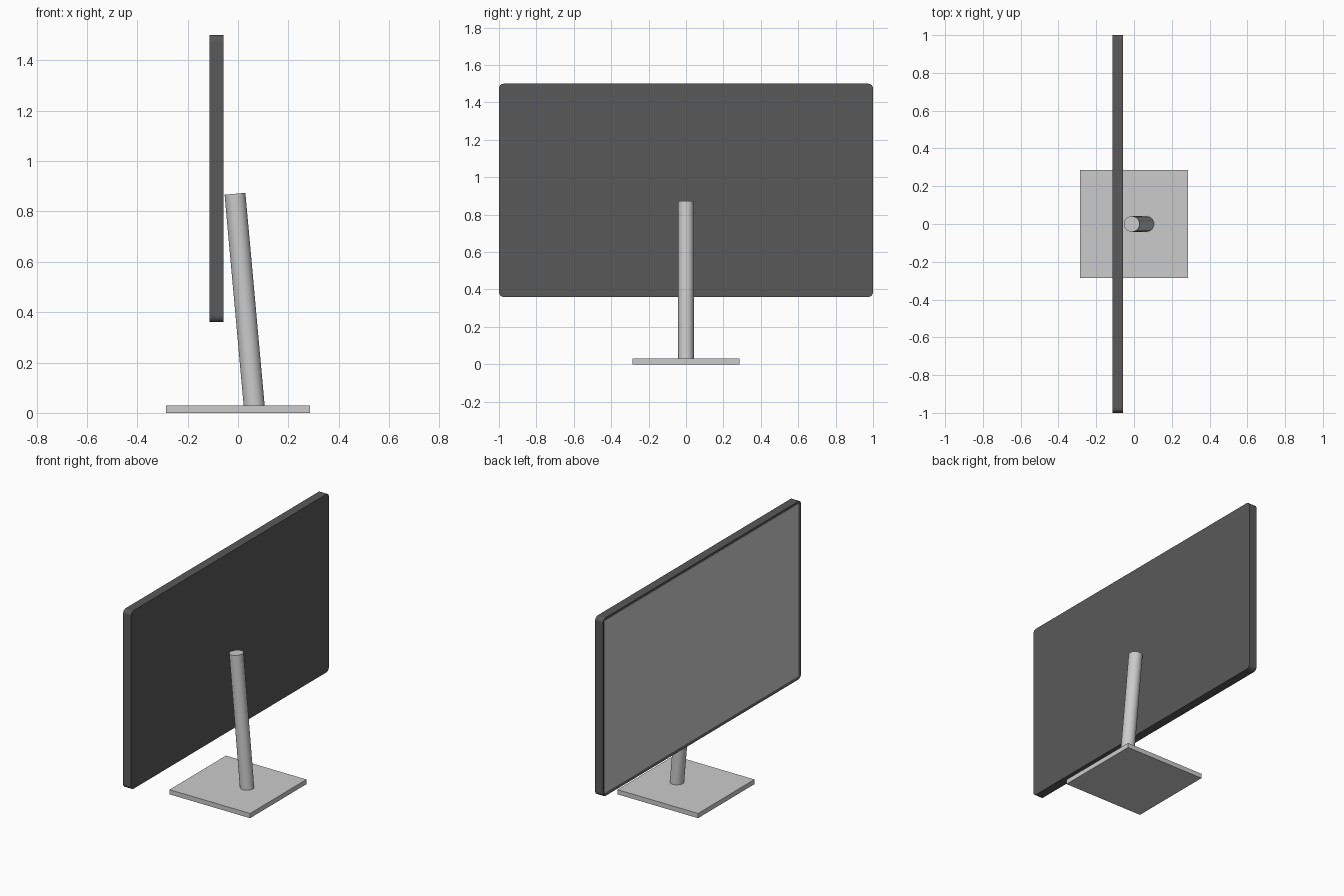
import bpy, bmesh
from mathutils import Vector, Matrix

if "Cube" in bpy.data.objects:
    bpy.data.objects.remove(bpy.data.objects["Cube"])


def finish(bm, name, mat=None):
    bmesh.ops.recalc_face_normals(bm, faces=bm.faces)
    mesh = bpy.data.meshes.new(name)
    bm.to_mesh(mesh)
    bm.free()
    obj = bpy.data.objects.new(name, mesh)
    bpy.context.collection.objects.link(obj)
    if mat:
        mesh.materials.append(mat)
    return obj


def box(lo, hi):
    lo, hi = Vector(lo), Vector(hi)
    bm = bmesh.new()
    bmesh.ops.create_cube(bm, size=1, matrix=Matrix.Translation((lo + hi) / 2)
                          @ Matrix.Diagonal((*(hi - lo), 1)))
    return bm


def panel(lo, hi, radius):
    """Box with the four corners rounded as seen along x."""
    bm = box(lo, hi)
    edges = [e for e in bm.edges
             if abs(e.verts[0].co.x - e.verts[1].co.x) > 1e-4]
    bmesh.ops.bevel(bm, geom=edges, offset=radius, segments=4,
                    profile=0.5, affect='EDGES')
    return bm


dark = bpy.data.materials.new("dark_plastic")
dark.diffuse_color = (0.1, 0.1, 0.1, 1)
dark.use_nodes = True
dark.node_tree.nodes["Principled BSDF"].inputs["Base Color"].default_value = dark.diffuse_color

# Display housing with a recess for the screen
x0, x1, z0, z1 = -0.113, -0.057, 0.36, 1.5
bezel, recess = 0.018, 0.006
bm = panel((x0, -1, z0), (x1, 1, z1), 0.025)
bm.normal_update()
front = [f for f in bm.faces if f.normal.x < -0.9]
bmesh.ops.inset_region(bm, faces=front, thickness=bezel)
bmesh.ops.translate(bm, verts=front[0].verts, vec=(recess, 0, 0))
finish(bm, "display_housing", dark)

# Screen surface
finish(panel((x0 + 0.003, -1 + bezel, z0 + bezel),
             (x0 + recess + 0.001, 1 - bezel, z1 - bezel), 0.007), "screen")

# Base plate
finish(box((-0.285, -0.285, 0), (0.285, 0.285, 0.03)), "base_plate")

# Leaning round post
bottom, top = Vector((0.065, 0, 0.02)), Vector((-0.012, 0, 0.87))
axis = top - bottom
bm = bmesh.new()
bmesh.ops.create_cone(bm, cap_ends=True, segments=32, radius1=0.0415,
                      radius2=0.0415, depth=axis.length,
                      matrix=Matrix.Translation((top + bottom) / 2)
                      @ axis.to_track_quat('Z', 'Y').to_matrix().to_4x4())
post = finish(bm, "stand_post")
bpy.context.view_layer.objects.active = post
post.select_set(True)
bpy.ops.object.shade_smooth_by_angle()
